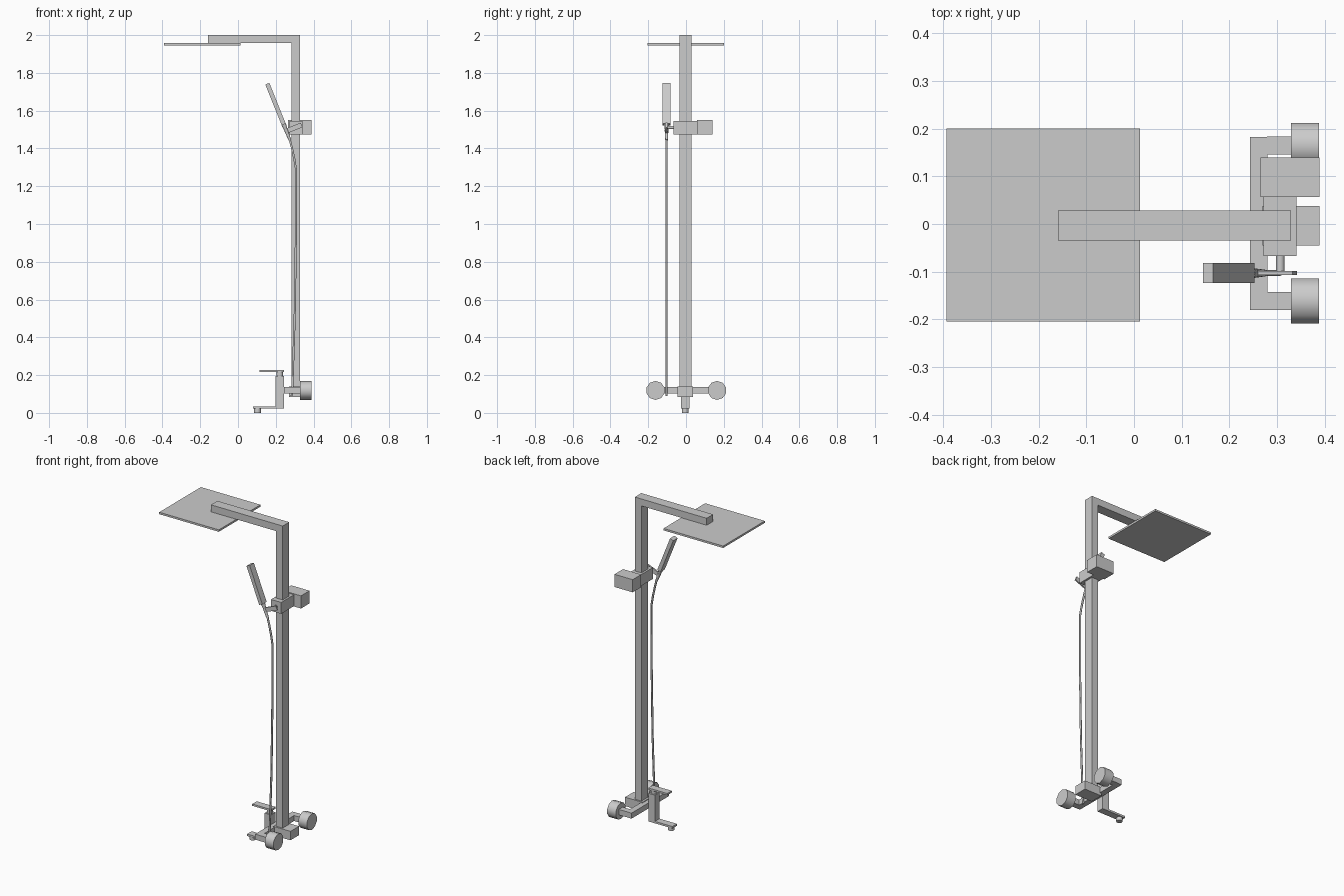
import bpy
from math import radians
from mathutils import Vector

if "Cube" in bpy.data.objects:
    bpy.data.objects.remove(bpy.data.objects["Cube"])


def box(name, x, y, z):
    """Box from (min, max) ranges."""
    r = (x, y, z)
    bpy.ops.mesh.primitive_cube_add(size=1, location=[(a + b) / 2 for a, b in r])
    o = bpy.context.object
    o.name = name
    o.scale = [b - a for a, b in r]
    bpy.ops.object.transform_apply(location=False, rotation=False, scale=True)
    return o


def slab(name, start, end, thick, width):
    """Box running between two points, width along y."""
    a, b = Vector(start), Vector(end)
    bpy.ops.mesh.primitive_cube_add(size=1, location=(a + b) / 2)
    o = bpy.context.object
    o.name = name
    o.scale = (thick, width, (b - a).length)
    d = b - a
    o.rotation_euler = (0, Vector((d.z, d.x)).angle_signed(Vector((1, 0))), 0)
    return o


def rod(name, start, end, r1, r2=None, sides=12):
    """Cylinder or cone between two points."""
    a, b = Vector(start), Vector(end)
    bpy.ops.mesh.primitive_cone_add(vertices=sides, radius1=r1, radius2=r1 if r2 is None else r2,
                                    depth=(b - a).length, location=(a + b) / 2,
                                    rotation=(b - a).to_track_quat('Z', 'Y').to_euler())
    o = bpy.context.object
    o.name = name
    bpy.ops.object.shade_smooth_by_angle(angle=radians(40))
    return o


CY = -0.004   # centre of the column in y
HY = -0.103   # plane of the hand shower and hose

# Column, overhead arm and rain head
box("column", (0.284, 0.329), (-0.035, 0.028), (0.085, 1.957))
box("overhead_arm", (-0.16, 0.329), (-0.035, 0.028), (1.957, 2.0))
box("rain_head", (-0.393, 0.013), (-0.205, 0.20), (1.945, 1.957))

# Sliding bracket and tray block
box("slider_bracket", (0.272, 0.341), (-0.067, 0.057), (1.475, 1.545))
box("side_block", (0.265, 0.389), (0.057, 0.14), (1.473, 1.551))
rod("holder_pin", (0.307, -0.067, 1.511), (0.307, HY, 1.511), 0.009)
slab("holder_clip", (0.262, HY, 1.494), (0.337, HY, 1.524), 0.026, 0.009)

# Hand shower
slab("hand_shower_head", (0.242, HY, 1.527), (0.155, HY, 1.743), 0.023, 0.042)
rod("hand_shower_collar", (0.253, HY, 1.500), (0.242, HY, 1.527), 0.009, 0.013)
rod("hand_shower_neck", (0.275, HY, 1.444), (0.253, HY, 1.500), 0.007, 0.010)

# Hose
curve = bpy.data.curves.new("hose", 'CURVE')
curve.dimensions = '3D'
curve.bevel_depth = 0.006
curve.bevel_resolution = 1
curve.use_fill_caps = True
path = [(0.273, 1.45), (0.285, 1.405), (0.298, 1.345), (0.307, 1.29),
        (0.306, 0.9), (0.300, 0.5), (0.288, 0.14), (0.284, 0.09)]
spline = curve.splines.new('POLY')
spline.points.add(len(path) - 1)
for p, (x, z) in zip(spline.points, path):
    p.co = (x, HY, z, 1)
bpy.context.collection.objects.link(bpy.data.objects.new("hose", curve))

# Mixer body: base block, crossbar, two arms with round knobs
box("base_block", (0.27, 0.389), (-0.045, 0.038), (0.085, 0.14))
box("crossbar", (0.243, 0.28), (-0.18, 0.183), (0.102, 0.136))
for side, label in ((-1, "left"), (1, "right")):
    y = 0.0015 + side * 0.163
    box(label + "_knob_arm", (0.279, 0.335), (y - 0.019, y + 0.019), (0.102, 0.136))
    rod(label + "_knob", (0.329, y, 0.119), (0.388, y, 0.119), 0.05, sides=10)

# Tub spout with lever on top and outlet below
box("spout_post", (0.199, 0.244), (CY - 0.022, CY + 0.022), (0.022, 0.195))
rod("lever_neck", (0.221, CY, 0.195), (0.221, CY, 0.218), 0.018)
box("lever", (0.115, 0.244), (CY - 0.022, CY + 0.022), (0.217, 0.228))
box("spout", (0.08, 0.21), (CY - 0.022, CY + 0.022), (0.022, 0.034))
rod("spout_outlet", (0.103, CY, 0.0), (0.103, CY, 0.023), 0.018)
